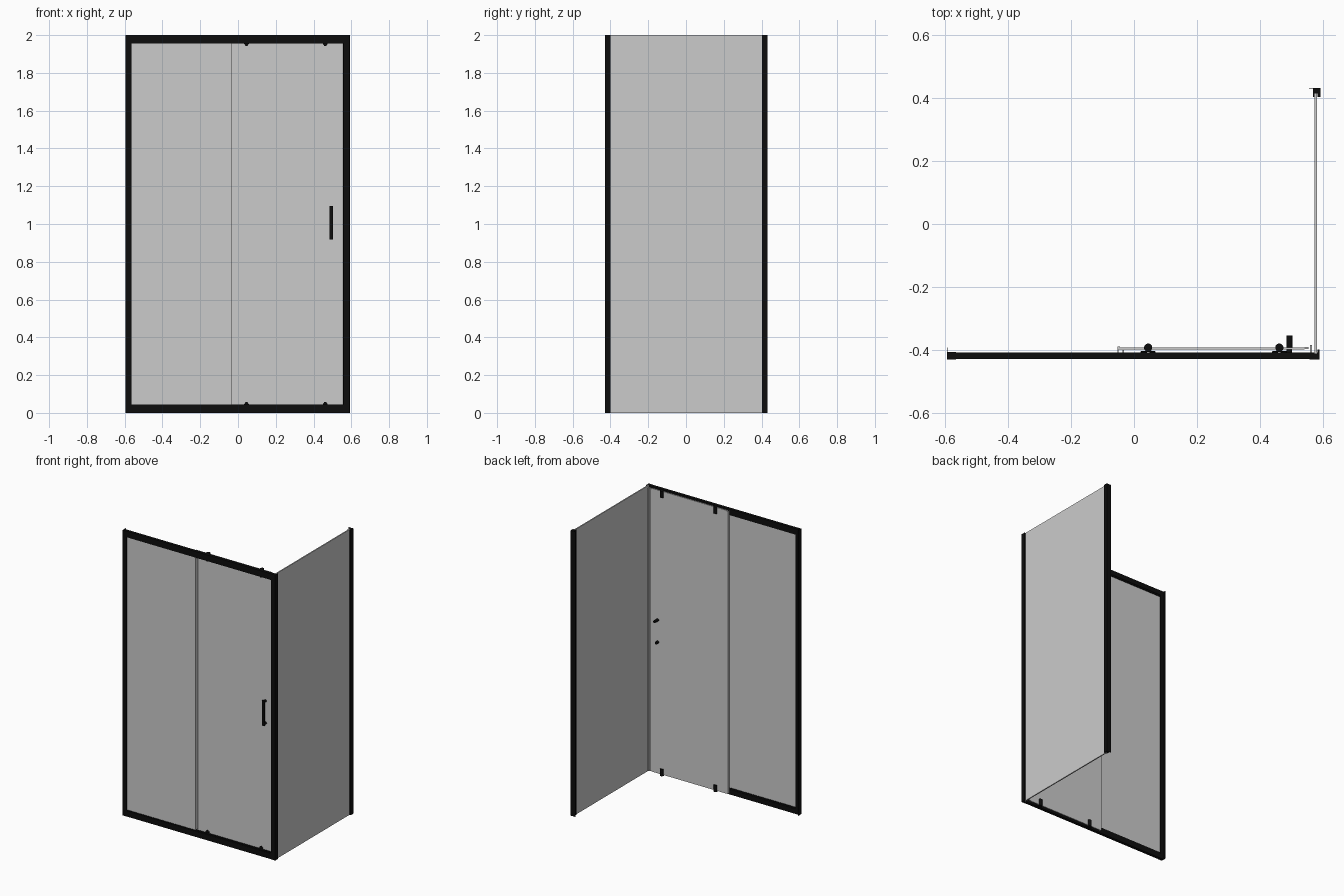
import bpy, bmesh, math
from mathutils import Vector

if "Cube" in bpy.data.objects:
    bpy.data.objects.remove(bpy.data.objects["Cube"])

black = bpy.data.materials.new("matte_black")
black.diffuse_color = (0.004, 0.004, 0.004, 1)
black.use_nodes = True
black.node_tree.nodes["Principled BSDF"].inputs["Base Color"].default_value = black.diffuse_color


def finish(name, bm, mat=None, smooth=False):
    bmesh.ops.recalc_face_normals(bm, faces=bm.faces)
    me = bpy.data.meshes.new(name)
    bm.to_mesh(me)
    bm.free()
    ob = bpy.data.objects.new(name, me)
    bpy.context.collection.objects.link(ob)
    if mat:
        me.materials.append(mat)
    if smooth:
        bpy.ops.object.select_all(action='DESELECT')
        ob.select_set(True)
        bpy.context.view_layer.objects.active = ob
        bpy.ops.object.shade_smooth_by_angle(angle=math.radians(35))
    return ob


def extrude(name, pts, lo, hi, axis='z', mat=None, smooth=False):
    """Extrude a 2D profile; pts are (x,y) for z, (y,z) for x, (x,z) for y."""
    place = {'z': lambda a, b, c: (a, b, c),
             'x': lambda a, b, c: (c, a, b),
             'y': lambda a, b, c: (a, c, b)}[axis]
    bm = bmesh.new()
    face = bm.faces.new([bm.verts.new(place(a, b, lo)) for a, b in pts])
    new = bmesh.ops.extrude_face_region(bm, geom=[face])['geom']
    shift = Vector(place(0, 0, hi - lo))
    bmesh.ops.translate(bm, vec=shift, verts=[v for v in new if isinstance(v, bmesh.types.BMVert)])
    # the starting face survives as the end cap
    return finish(name, bm, mat, smooth)


def box(name, x, y, z, mat=None):
    return extrude(name, [(x[0], y[0]), (x[1], y[0]), (x[1], y[1]), (x[0], y[1])], *z, mat=mat)


def circle(cx, cy, r, n=24):
    return [(cx + r * math.cos(2 * math.pi * i / n), cy + r * math.sin(2 * math.pi * i / n))
            for i in range(n)]


# Glass panes
box("fixed_front_glass", (-0.578, -0.033), (-0.422, -0.415), (0.01, 1.99))
box("sliding_door_glass", (-0.05, 0.542), (-0.399, -0.392), (0.008, 1.994))
box("side_glass", (0.574, 0.582), (-0.412, 0.415), (0.0, 2.0))

# Horizontal rails: solid body with a guide lip, mirrored top to bottom
for name, z0, s in (("bottom_rail", 0.0, 1), ("top_rail", 2.0, -1)):
    prof = [(-0.4285, 0.0), (-0.408, 0.0), (-0.408, 0.034), (-0.411, 0.034),
            (-0.411, 0.044), (-0.426, 0.044), (-0.426, 0.038), (-0.4285, 0.038)]
    extrude(name, [(y, z0 + s * z) for y, z in prof], -0.592, 0.585, 'x', black)

# Left wall channel with thin wall flange
extrude("left_wall_post", [(-0.595, -0.43), (-0.565, -0.43), (-0.565, -0.424),
                           (-0.578, -0.424), (-0.578, -0.413), (-0.565, -0.413),
                           (-0.565, -0.407), (-0.593, -0.407), (-0.593, -0.392),
                           (-0.595, -0.392)], 0, 2, 'z', black)

# Side wall channel with thin wall flange
extrude("side_wall_post", [(0.556, 0.432), (0.592, 0.432), (0.592, 0.403),
                           (0.583, 0.403), (0.583, 0.415), (0.573, 0.415),
                           (0.573, 0.403), (0.569, 0.403), (0.569, 0.430),
                           (0.556, 0.430)], 0, 2, 'z', black)

# Corner post gripping the side glass
extrude("corner_post", [(0.558, -0.43), (0.59, -0.43), (0.59, -0.399), (0.583, -0.399),
                        (0.583, -0.412), (0.573, -0.412), (0.573, -0.408),
                        (0.558, -0.408)], 0, 2, 'z', black)

# Seals along the door and fixed pane edges
extrude("door_back_seal", [(-0.053, -0.390), (-0.044, -0.390), (-0.044, -0.392),
                           (-0.050, -0.392), (-0.050, -0.408), (-0.053, -0.408)], 0.01, 1.99)
box("fixed_glass_seal", (-0.036, -0.031), (-0.415, -0.401), (0.045, 1.955))
box("door_magnet_seal", (0.542, 0.554), (-0.398, -0.391), (0.01, 1.99))
box("corner_magnet_seal", (0.560, 0.566), (-0.408, -0.384), (0.01, 1.99))

# Four rollers, clamped on the door edges
for side, x in (("left", 0.045), ("right", 0.462)):
    for level, z0, s in (("bottom", 0.0, 1), ("top", 2.0, -1)):
        tag = f"{level}_{side}"
        lo, hi = sorted((z0 + s * 0.001, z0 + s * 0.048))
        extrude(f"roller_housing_{tag}", circle(x, -0.393, 0.013), lo, hi, 'z', black, True)
        clip = [(x - 0.022, 0.002), (x + 0.022, 0.002), (x + 0.022, 0.03),
                (x + 0.005, 0.058), (x - 0.005, 0.058), (x - 0.022, 0.03)]
        extrude(f"roller_clip_{tag}", [(a, z0 + s * b) for a, b in clip],
                -0.407, -0.403, 'y', black)
        for i, dx in enumerate((-0.014, 0.014)):
            extrude(f"roller_wheel_{tag}_{i + 1}", circle(x + dx, z0 + s * 0.018, 0.010),
                    -0.413, -0.405, 'y', black, True)

# Door handle: outer bar, two stand-offs and inner knobs
box("handle_bar", (0.485, 0.503), (-0.429, -0.418), (0.918, 1.094), black)
for name, z, back in (("upper", 1.084, -0.355), ("lower", 0.928, -0.374)):
    extrude(f"handle_standoff_{name}", circle(0.494, z, 0.0085), -0.42, -0.398, 'y', black, True)
    extrude(f"handle_knob_{name}", circle(0.494, z, 0.0095), -0.393, back, 'y', black, True)
